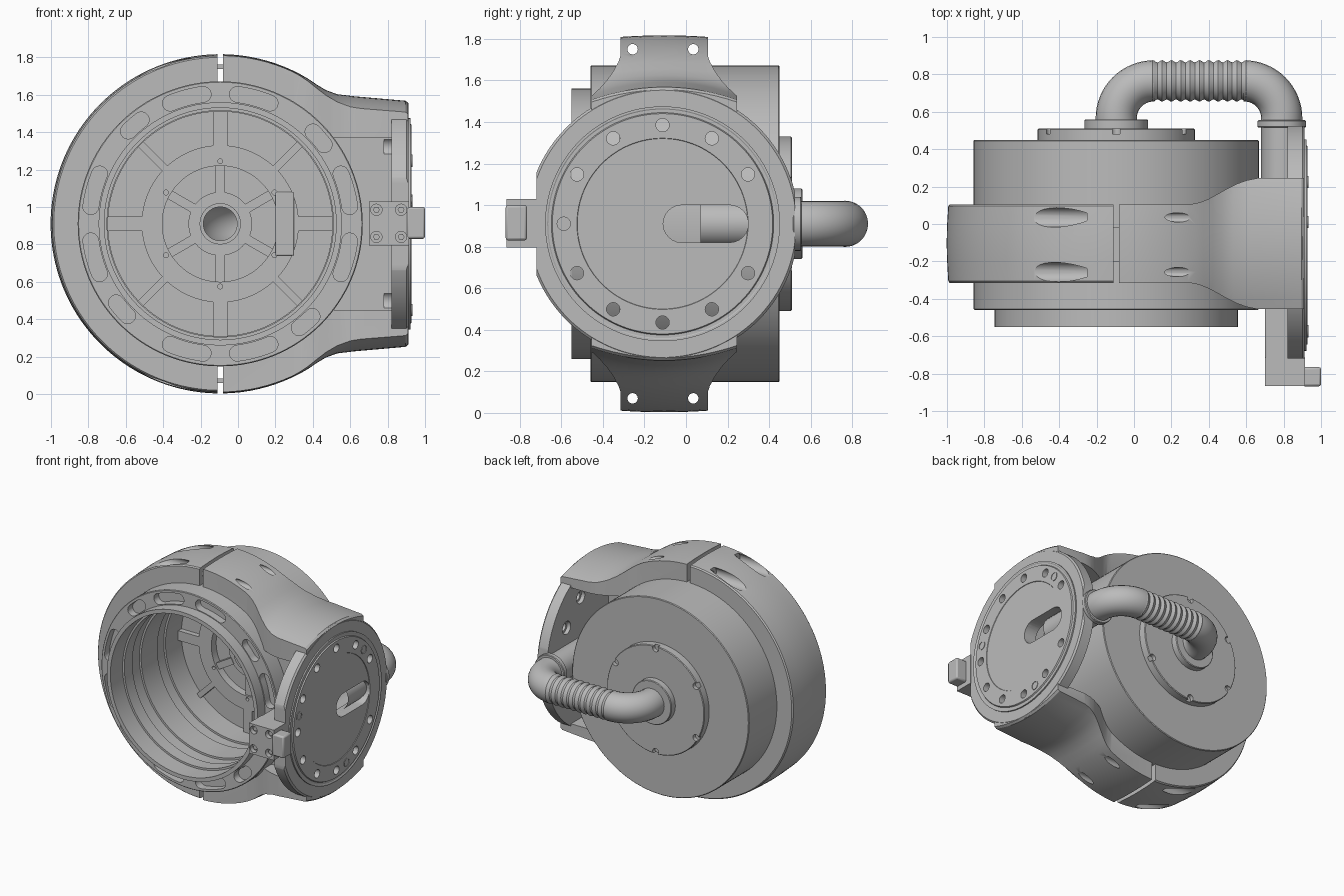
import bpy, bmesh
from math import sin, cos, pi, radians
from mathutils import Matrix, Vector

if "Cube" in bpy.data.objects:
    bpy.data.objects.remove(bpy.data.objects["Cube"])

metal = bpy.data.materials.new("grey metal")
metal.use_nodes = True
grey = (0.5, 0.5, 0.5, 1)
metal.diffuse_color = grey
metal.node_tree.nodes["Principled BSDF"].inputs["Base Color"].default_value = grey

CX, CZ = -0.095, 0.91      # drum axis
PY = -0.113                # side plate axis
DRUM = (CX, 0, CZ)
SIDE = (0, PY, CZ)
ROT = {"X": Matrix.Rotation(pi / 2, 4, "Y"), "Y": Matrix.Rotation(-pi / 2, 4, "X"), "Z": Matrix()}


def finish(name, bm):
    bmesh.ops.recalc_face_normals(bm, faces=bm.faces)
    me = bpy.data.meshes.new(name)
    bm.to_mesh(me)
    bm.free()
    me.materials.append(metal)
    ob = bpy.data.objects.new(name, me)
    bpy.context.collection.objects.link(ob)
    return ob


def lathe(name, profile, centre, axis, steps=128):
    """Revolve a closed (radius, height) outline about an axis."""
    bm = bmesh.new()
    vs = [bm.verts.new((r, 0, h)) for r, h in profile]
    edges = [bm.edges.new((vs[i - 1], vs[i])) for i in range(len(vs))
             if profile[i - 1][0] + profile[i][0] > 0]
    bmesh.ops.spin(bm, geom=vs + edges, cent=(0, 0, 0), axis=(0, 0, 1), angle=2 * pi, steps=steps)
    bmesh.ops.remove_doubles(bm, verts=bm.verts, dist=1e-5)
    bm.transform(Matrix.Translation(centre) @ ROT[axis])
    return finish(name, bm)


def rod(name, r, lo, hi, centre, axis, steps=32):
    return lathe(name, [(0, lo), (r, lo), (r, hi), (0, hi)], centre, axis, steps)


def prism(name, pts, axis, lo, hi):
    """Extrude a 2D outline along an axis."""
    place = {"X": lambda a, b, h: (h, a, b), "Y": lambda a, b, h: (a, h, b), "Z": lambda a, b, h: (a, b, h)}[axis]
    bm = bmesh.new()
    face = bm.faces.new([bm.verts.new(place(a, b, lo)) for a, b in pts])
    new = bmesh.ops.extrude_face_region(bm, geom=[face])["geom"]
    bmesh.ops.translate(bm, vec=Vector(place(0, 0, hi - lo)),
                        verts=[v for v in new if isinstance(v, bmesh.types.BMVert)])
    return finish(name, bm)


def box(name, x, y, z, bevel=0):
    ob = prism(name, [(x[0], y[0]), (x[1], y[0]), (x[1], y[1]), (x[0], y[1])], "Z", *z)
    if bevel:
        mod = ob.modifiers.new("bevel", "BEVEL")
        mod.width, mod.segments = bevel, 2
    return ob


def join(obs, name):
    for o in bpy.context.selected_objects:
        o.select_set(False)
    for o in obs:
        o.select_set(True)
    bpy.context.view_layer.objects.active = obs[0]
    if len(obs) > 1:
        bpy.ops.object.join()
    obs[0].name = name
    return obs[0]


def cut(target, cutters, op="DIFFERENCE"):
    tool = join(cutters, "cutter")
    mod = target.modifiers.new("cut", "BOOLEAN")
    mod.operation, mod.solver, mod.object = op, "EXACT", tool
    bpy.context.view_layer.objects.active = target
    bpy.ops.object.modifier_apply(modifier=mod.name)
    bpy.data.objects.remove(tool)


def polar(r, a, c=(CX, CZ)):
    return (c[0] + r * cos(a), c[1] + r * sin(a))


def arc_slot(mid, half, r=0.698, w=0.042):
    """Curved slot outline around the drum axis."""
    a0, a1 = radians(mid - half), radians(mid + half)
    n = 8
    pts = [polar(r + w, a0 + (a1 - a0) * i / n) for i in range(n)]
    pts += [polar(w, a1 + pi * i / n, polar(r, a1)) for i in range(n)]
    pts += [polar(r - w, a1 + (a0 - a1) * i / n) for i in range(n)]
    return pts + [polar(w, a0 + pi + pi * i / n, polar(r, a0)) for i in range(n)]


# Hollow drum with stepped bore and slotted front face
drum = lathe("drum", [
    (.62, -.55), (.65, -.55), (.65, -.46), (.757, -.46), (.762, -.455), (.762, .445), (.757, .45),
    (.41, .45), (.41, .295), (.60, .295), (.60, .1), (.615, .1), (.615, 0), (.60, 0), (.60, -.2),
    (.615, -.2), (.615, -.3), (.605, -.3), (.605, -.4), (.62, -.4)], DRUM, "Y")
slots = [(a + s, 7.5) for a in (0, 90, 180, 270) for s in (-15, 15)] + [(a, 3.8) for a in (41, 131, 221, 311)]
cut(drum, [prism("slot", arc_slot(*s), "Y", -.5, -.4) for s in slots])

# Rear cap carrying the hub
cap = lathe("rear_cap", [
    (.09, .56), (.165, .56), (.17, .555), (.17, .51), (.415, .51), (.42, .505), (.42, .25), (.31, .25), (.31, .31),
    (.17, .31), (.17, .27), (.11, .27), (.11, .24), (.09, .24)], DRUM, "Y")
holes = []
for i in range(6):
    x, z = polar(.402, radians(30 + 60 * i))
    holes.append(rod("hole", .026, .48, .6, (x, 0, z), "Y", 16))
    x, z = polar(.335, radians(30 + 60 * i))
    holes.append(rod("hole", .013, .2, .28, (x, 0, z), "Y", 16))
cut(cap, holes)


def spokes(name, count, start, r0, r1, w, y0, y1):
    parts = []
    for i in range(count):
        ob = box(name, (r0, r1), (y0, y1), (-w, w))
        ob.data.transform(Matrix.Translation(DRUM) @ Matrix.Rotation(start + 2 * pi * i / count, 4, "Y"))
        parts.append(ob)
    join(parts, name)


spokes("drum_ribs", 4, 0, .41, .605, .038, .255, .305)
spokes("drum_thin_ribs", 4, pi / 4, .41, .605, .02, .255, .305)
spokes("hub_spokes", 6, pi / 6, .16, .32, .025, .265, .32)
box("inner_cover", (.2, .3), (.235, .26), (.74, 1.08), .006)

# Clamp: plain left half
clamp = lathe("left_clamp", [
    (.757, -.315), (.89, -.315), (.898, -.305), (.904, -.2), (.907, -.105), (.904, 0), (.898, .095), (.89, .105),
    (.757, .105)], DRUM, "Y", 160)
cut(clamp, [box("half", (-.11, 2), (-1, 1), (-1, 3))])
BOLTS = [(y, z) for y in (-.257, .035) for z in (1.75, .07)]
cut(clamp, [rod("bore", .025, -1.2, 0, (0, y, z), "X") for y, z in BOLTS])
cut(clamp, [rod("bore", .052, -1.2, -.25, (0, y, z), "X") for y, z in BOLTS])

# Clamp: right half growing into the side housing
arc = [polar(.907, radians(89 - i * 3)) for i in range(11)]
top = [(-.08, CZ + .906)] + arc + [(.42, 1.655), (.47, 1.625), (.53, 1.603), (.62, 1.592), (.895, 1.568), (.91, 1.555)]
housing = prism("side_housing", top + [(x, 2 * CZ - z) for x, z in reversed(top)], "Y", -.8, .6)
flare = [(-.2, 0), (.30, 0), (.35, .01), (.40, .03), (.45, .057), (.50, .085), (.55, .11), (.60, .128), (.66, .14), (1, .14)]
plan = [(x, .105 + f) for x, f in flare] + [(x, -.315 - f) for x, f in reversed(flare)]
cut(housing, [prism("plan", plan, "Z", -1, 3)], "INTERSECT")

# Crown the housing across its width, more strongly towards the plate
bm = bmesh.new()
bm.from_mesh(housing.data)
for i in range(-6, 7):
    bmesh.ops.bisect_plane(bm, geom=bm.verts[:] + bm.edges[:] + bm.faces[:],
                           plane_co=(0, -.105 + i * .05, 0), plane_no=(0, 1, 0))
for v in bm.verts:
    t = min(max((v.co.x - .3) / .3, 0), 1)
    v.co.z = CZ + (v.co.z - CZ) * (1 - (.19 + .56 * t) * (v.co.y + .105) ** 2)
bmesh.ops.triangulate(bm, faces=bm.faces)
bm.to_mesh(housing.data)
bm.free()

cut(housing, [rod("bore", .757, -1, 1, DRUM, "Y", 128)])
cut(housing, [box("pocket", (.3, .82), (-.7, -.32), (.45, 1.37)), box("pocket", (.3, .82), (-.22, .5), (.38, 1.44))])
cut(housing, [rod("bore", .025, -.2, .6, (0, y, z), "X") for y, z in BOLTS])
for z in (1.75, .07):
    box("clamp_tongue", (-.13, -.06), (-.2, -.02), (z - .012, z + .012))

# Round side plate and raised disc, bolt holes widened on the inside
plate = lathe("side_plate", [(0, .82), (.655, .82), (.655, .9), (.643, .912), (0, .912)], SIDE, "X")
cut(plate, [box("trim", (.5, 1.2), (-.72, .525), (.2, 1.6))], "INTERSECT")
disc = lathe("side_disc", [(0, .88), (.565, .88), (.565, .922), (.555, .922), (.55, .919), (.535, .919),
                           (.53, .928), (.412, .928), (.41, .924), (0, .924)], SIDE, "X")
window = [polar(.09, pi / 2 + pi * i / 12, (-.02, CZ)) for i in range(13)]
window += [polar(.09, -pi / 2 + pi * i / 12, (.21, CZ)) for i in range(13)]
for ob in (plate, disc, housing):
    cutters = [prism("window", window, "X", .6, 1.1)]
    for i in range(1, 12):
        y, z = polar(.475, radians(30 * i), (PY, CZ))
        cutters.append(lathe("hole", [(0, .78), (.05, .78), (.05, .85), (.032, .85), (.032, 1), (0, 1)], (0, y, z), "X", 32))
    cut(ob, cutters)
for a in (45, 165, 285):
    y, z = polar(.477, radians(a), (PY, CZ))
    lathe("plug", [(.028, .92), (.033, .92), (.033, .932), (.028, .932)], (0, y, z), "X", 32)

# Front bracket with bolts and latch tab
box("bracket_arm", (.70, .83), (-.73, -.25), (.80, 1.03), .008)
bracket = box("bracket", (.70, .915), (-.865, -.715), (.795, 1.03))
cut(bracket, [rod("hole", .03, -.9, -.83, (x, 0, z), "Y") for x in (.74, .872) for z in (.84, .985)])
for x in (.74, .872):
    for z in (.84, .985):
        rod("bracket_bolt", .018, -.845, -.8, (x, 0, z), "Y", 6)
box("latch_tab", (.9, 1.0), (-.868, -.765), (.83, 1.0), .012)

# Hose: two elbows joined by a bellows
HX, HY, BEND = .79, .765, .2


def tube(name, pts, r):
    cu = bpy.data.curves.new(name, "CURVE")
    cu.dimensions, cu.bevel_depth, cu.bevel_resolution = "3D", r, 10
    sp = cu.splines.new("POLY")
    sp.points.add(len(pts) - 1)
    for p, (x, y) in zip(sp.points, pts):
        p.co = (x, y, CZ, 1)
    cu.materials.append(metal)
    ob = bpy.data.objects.new(name, cu)
    bpy.context.collection.objects.link(ob)
    join([ob], name)
    bpy.ops.object.convert(target="MESH")


for name, x0, s, end in (("hub_elbow", CX, 1, .54), ("side_elbow", HX, -1, .07)):
    bend = [(x0 + s * BEND * (1 - cos(t)), HY - BEND + BEND * sin(t)) for t in [pi / 2 * i / 16 for i in range(17)]]
    tube(name, [(x0, end)] + bend, .11)
n = 60
ribs = [(.105 + .006 * cos(2 * pi * 10 * i / n), .1 + .5 * i / n) for i in range(n + 1)]
lathe("bellows", [(.09, .09), (.108, .09)] + ribs + [(.108, .61), (.09, .61)], (0, HY, CZ), "X", 48)
lathe("side_hose_flange", [(0, .515), (.125, .515), (.13, .52), (.13, .55), (.125, .555), (0, .555)], (HX, 0, CZ), "Y", 48)

# Smooth shading with crisp edges
for o in bpy.context.scene.objects:
    o.select_set(o.type == "MESH")
bpy.context.view_layer.objects.active = drum
bpy.ops.object.shade_smooth_by_angle(angle=radians(30))
